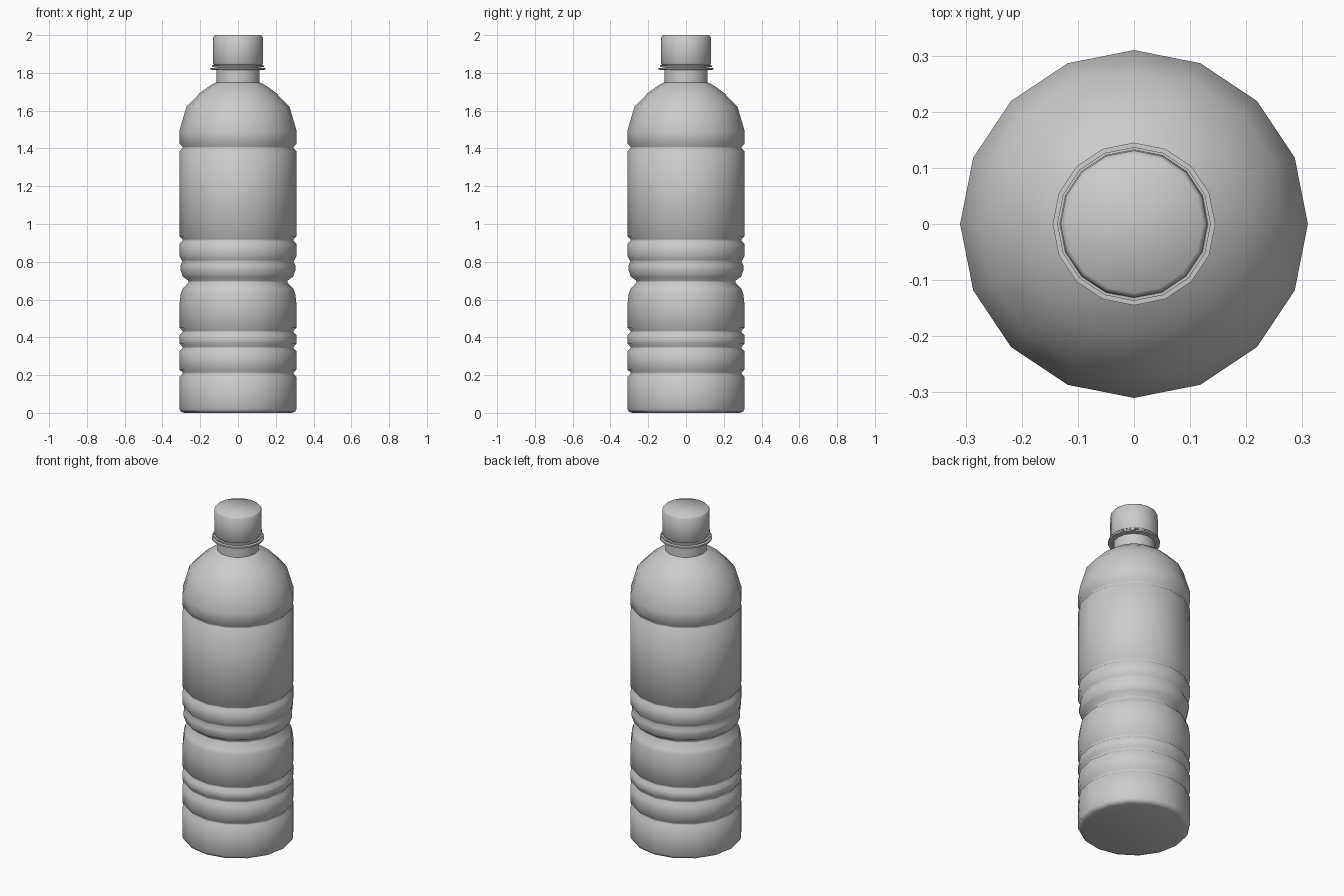
import bpy, bmesh, math

if "Cube" in bpy.data.objects:
    bpy.data.objects.remove(bpy.data.objects["Cube"])

SIDES = 16

grey = bpy.data.materials.new("plain grey")
grey.diffuse_color = (0.6, 0.6, 0.6, 1)
grey.use_nodes = True
grey.node_tree.nodes["Principled BSDF"].inputs["Base Color"].default_value = grey.diffuse_color


def lathe(name, profile, sharp=55):
    """Spin a (radius, height) profile round z and close both ends."""
    bm = bmesh.new()
    rings = []
    for r, z in profile:
        rings.append([bm.verts.new((r * math.cos(2 * math.pi * i / SIDES),
                                    r * math.sin(2 * math.pi * i / SIDES), z))
                      for i in range(SIDES)])
    for a, b in zip(rings, rings[1:]):
        for i in range(SIDES):
            j = (i + 1) % SIDES
            bm.faces.new((a[i], a[j], b[j], b[i]))
    bm.faces.new(rings[0][::-1])
    bm.faces.new(rings[-1])
    mesh = bpy.data.meshes.new(name)
    bm.to_mesh(mesh)
    bm.free()
    mesh.materials.append(grey)
    mesh.shade_smooth()
    mesh.set_sharp_from_angle(angle=math.radians(sharp))
    obj = bpy.data.objects.new(name, mesh)
    bpy.context.collection.objects.link(obj)
    return obj


R = 0.31


def groove(z, depth=0.015, half=0.02):
    """Shallow moulded groove in the straight wall."""
    return [(R, z - half), (R - depth, z - half * 0.25),
            (R - depth, z + half * 0.25), (R, z + half)]


# bottle body: base, ribbed grip, waist, label wall, shoulder and neck
body = [(0.285, 0.0), (0.302, 0.006), (R, 0.02)]
for z in (0.21, 0.345, 0.43):
    body += groove(z)
body += [(R, 0.575), (0.303, 0.63), (0.295, 0.655), (0.262, 0.69),
         (0.262, 0.70), (0.293, 0.722), (0.297, 0.735), (0.304, 0.755),
         (0.304, 0.78), (0.295, 0.80), (0.299, 0.81), (R, 0.83)]
for z in (0.915, 1.405):
    body += groove(z)
body += [(R, 1.495), (0.273, 1.62), (0.20, 1.695), (0.145, 1.735),
         (0.115, 1.75), (0.115, 1.84)]
lathe("bottle_body", body)

# neck flange and tamper ring
lathe("neck_flange", [(0.115, 1.815), (0.145, 1.817), (0.145, 1.826), (0.115, 1.828)], 30)
lathe("tamper_ring", [(0.115, 1.832), (0.137, 1.832), (0.137, 1.84), (0.115, 1.842)], 30)

# screw cap
lathe("cap", [(0.115, 1.838), (0.127, 1.842), (0.133, 1.85), (0.131, 1.99), (0.123, 2.0)])
